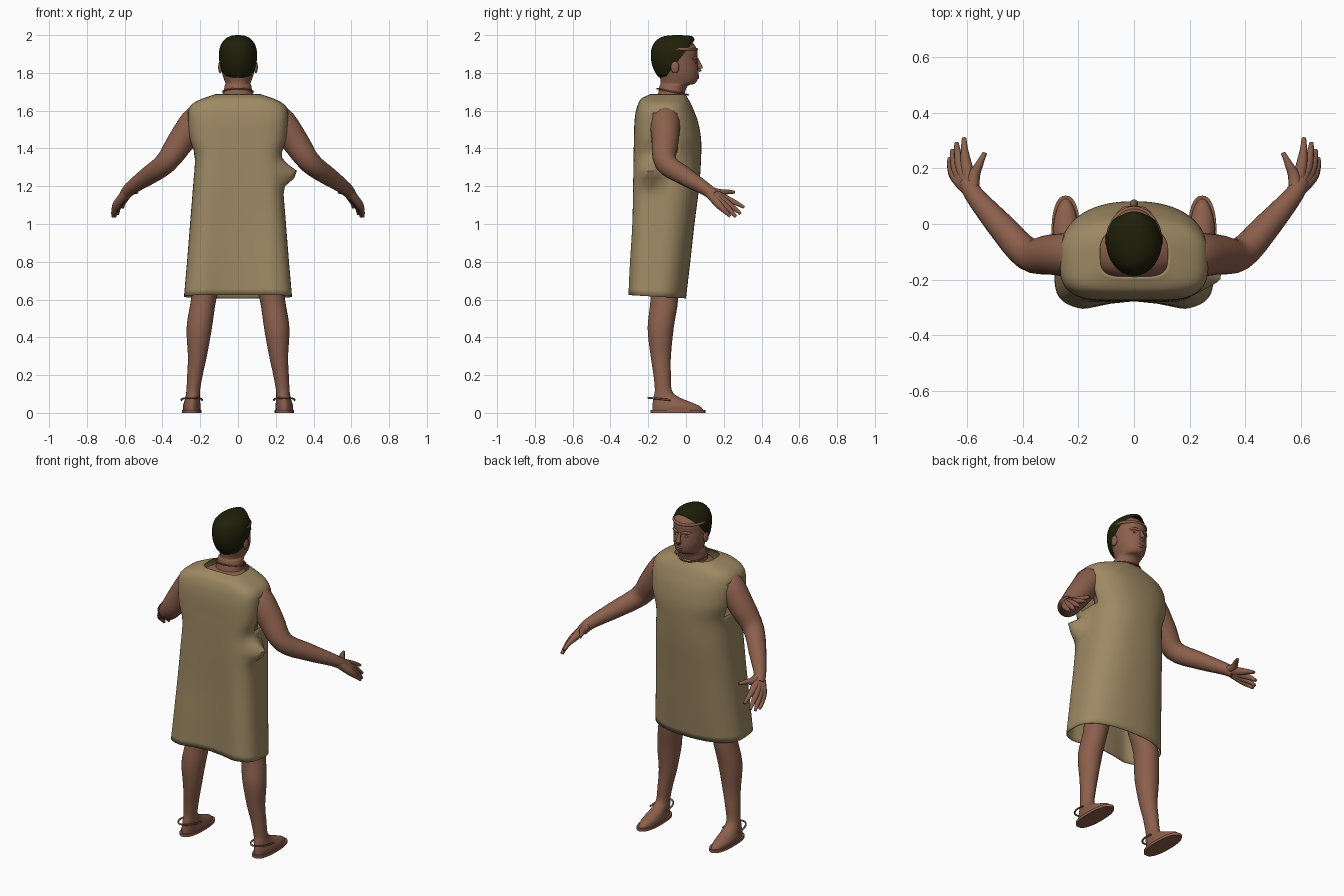
import bpy, bmesh, math
from mathutils import Vector

cube = bpy.data.objects.get("Cube")
if cube:
    bpy.data.objects.remove(cube, do_unlink=True)


def material(name, colour):
    m = bpy.data.materials.new(name)
    m.use_nodes = True
    rgba = (*colour, 1)
    m.diffuse_color = rgba
    bsdf = next(n for n in m.node_tree.nodes if n.type == 'BSDF_PRINCIPLED')
    bsdf.inputs["Base Color"].default_value = rgba
    bsdf.inputs["Roughness"].default_value = 0.8
    return m


SKIN = material("brown skin", (0.26, 0.115, 0.072))
CLOTH = material("tan cloth", (0.34, 0.25, 0.125))
HAIR = material("black hair", (0.014, 0.014, 0.003))


def smooth_rows(rows, steps=4):
    """Interpolate rows of numbers with a Catmull-Rom spline."""
    out = []
    last = len(rows) - 1
    for i in range(last):
        a, b, c, d = (rows[min(max(k, 0), last)] for k in (i - 1, i, i + 1, i + 2))
        for s in range(steps):
            t = s / steps
            out.append([q + t / 2 * (r - p + t * (2 * p - 5 * q + 4 * r - w
                        + t * (3 * (q - r) + w - p)))
                        for p, q, r, w in zip(a, b, c, d)])
    return out + [list(rows[-1])]


def skin_rings(name, rings, mat, caps=True, edit=None):
    """Join rings of points into a smooth shaded skin."""
    bm = bmesh.new()
    loops = [[bm.verts.new(p) for p in ring] for ring in rings]
    n = len(loops[0])
    for lo, hi in zip(loops, loops[1:]):
        for j in range(n):
            k = (j + 1) % n
            bm.faces.new((lo[j], lo[k], hi[k], hi[j]))
    if caps:
        bm.faces.new(loops[0][::-1])
        bm.faces.new(loops[-1])
    if edit:
        edit(bm)
    mesh = bpy.data.meshes.new(name)
    bm.to_mesh(mesh)
    bm.free()
    mesh.materials.append(mat)
    for p in mesh.polygons:
        p.use_smooth = True
    mesh.set_sharp_from_angle(angle=math.radians(50))
    ob = bpy.data.objects.new(name, mesh)
    bpy.context.collection.objects.link(ob)
    return ob


def power(v, e):
    return math.copysign(abs(v) ** e, v)


def loft(name, rows, mat, front=1.0, back=1.0, side=1, n=32, **kw):
    """Rows are height, centre x, half width, front y, back y."""
    rings = []
    for z, cx, hw, yf, yb in smooth_rows(rows):
        ring = []
        for j in range(n):
            a = math.tau * j / n
            e = front if math.sin(a) > 0 else back
            ring.append((side * cx + hw * power(math.cos(a), e),
                         (yf + yb) / 2 + (yf - yb) / 2 * power(math.sin(a), e), z))
        rings.append(ring)
    return skin_rings(name, rings, mat, **kw)


def tube(name, path, mat, side=1, n=14, steps=4):
    """Path points are x, y, z, radius."""
    pts = smooth_rows(path, steps)
    pos = [Vector((side * p[0], p[1], p[2])) for p in pts]
    rings = []
    for i, c in enumerate(pos):
        d = (pos[min(i + 1, len(pos) - 1)] - pos[max(i - 1, 0)]).normalized()
        ref = Vector((0, 0, 1)) if abs(d.z) < 0.95 else Vector((0, 1, 0))
        u = ref.cross(d).normalized()
        v = d.cross(u)
        rings.append([c + pts[i][3] * (u * math.cos(a) + v * math.sin(a))
                      for a in (math.tau * j / n for j in range(n))])
    return skin_rings(name, rings, mat)


def arc(name, centre, rx, ry, start, end, r, tilt=0.0):
    """A cord along part of an ellipse, angles in degrees."""
    path = []
    for i in range(17):
        a = math.radians(start + (end - start) * i / 16)
        y = ry * math.sin(a)
        path.append((centre[0] + rx * math.cos(a), centre[1] + y, centre[2] + tilt * y, r))
    return tube(name, path, SKIN, n=8, steps=2)


def ball(name, loc, scale, mat):
    rings = []
    for i in range(1, 12):
        t = math.pi * i / 12
        rings.append([(loc[0] + scale[0] * math.sin(t) * math.cos(a),
                       loc[1] + scale[1] * math.sin(t) * math.sin(a),
                       loc[2] - scale[2] * math.cos(t))
                      for a in (math.tau * j / 16 for j in range(16))])
    return skin_rings(name, rings, mat)


# Torso under the cloth
loft("torso", [(0.88, 0, .15, -.04, -.18), (1.0, 0, .18, -.01, -.22), (1.2, 0, .16, .03, -.2),
               (1.4, 0, .18, .04, -.22), (1.55, 0, .19, .02, -.21),
               (1.62, 0, .165, -.005, -.195), (1.655, 0, .12, -.015, -.18),
               (1.675, 0, .08, -.02, -.16)], SKIN)

# Neck and head
loft("head", [(1.6, 0, .09, -.02, -.17), (1.68, 0, .078, -.01, -.15), (1.73, 0, .071, .008, -.14),
              (1.742, 0, .066, .043, -.135), (1.76, 0, .072, .06, -.135), (1.8, 0, .084, .066, -.145),
              (1.85, 0, .09, .064, -.16), (1.88, 0, .092, .06, -.165), (1.92, 0, .091, .06, -.165),
              (1.96, 0, .076, .035, -.14), (1.985, 0, .04, .0, -.1)], SKIN)
tube("nose", [(0, .06, 1.875, .007), (0, .07, 1.845, .011), (0, .074, 1.825, .015),
              (0, .064, 1.813, .012)], SKIN)
for z, label in ((1.787, "upper_lip"), (1.776, "lower_lip")):
    tube(label, [(-.025, .054, z, .003), (0, .062, z, .008), (.025, .054, z, .003)], SKIN, n=10)
for s, label in ((1, "left"), (-1, "right")):
    ball(label + "_ear", (s * .094, -.058, 1.83), (.011, .022, .033), SKIN)
    ball(label + "_eyelid", (s * .036, .051, 1.857), (.014, .006, .006), SKIN)
    tube(label + "_brow_ridge", [(.014, .058, 1.874, .006), (.036, .053, 1.88, .008),
                                 (.06, .036, 1.874, .005)], SKIN, side=s)


# Hair cap, cut along a slanted hairline
def hairline(bm):
    bmesh.ops.bisect_plane(bm, geom=bm.verts[:] + bm.edges[:] + bm.faces[:],
                           plane_co=(0, -.09, 1.8), plane_no=(0, 1, -.78), clear_outer=True)


loft("hair", [(1.775, 0, .045, -.03, -.142), (1.79, 0, .073, .0, -.155), (1.825, 0, .092, .05, -.174),
              (1.87, 0, .1, .066, -.185), (1.915, 0, .1, .066, -.185), (1.953, 0, .089, .05, -.172),
              (1.98, 0, .067, .043, -.148), (1.995, 0, .04, .028, -.112),
              (2.0, 0, .01, -.03, -.06)], HAIR, edit=hairline)
arc("headband", (0, -.05, 1.925), .09, .106, -5, 185, .008)
arc("necklace", (0, -.07, 1.7), .08, .083, 0, 360, .004, tilt=-.2)


# Tunic with armholes, a hollow back, one gathered fold and a dipping hem
def drape(bm):
    for v in bm.verts:
        x, y, z = v.co
        if y < -.15:
            v.co.y += .035 * max(0, math.cos(x * math.pi / .36)) * min(1, max(0, 1.6 - z))
        if x > .1:
            v.co.x += .09 * math.exp(-((z - 1.27) / .05) ** 2 - ((y + .19) / .05) ** 2)
        v.co.z -= .06 * (y + .15) * max(0, 1 - z) / .4
    holes = []
    for f in bm.faces:
        x, y, z = f.calc_center_median()
        if abs(x) > .2 and 1.39 < z < 1.59 and -.18 < y < -.05:
            holes.append(f)
    bmesh.ops.delete(bm, geom=holes, context='FACES')


tunic = loft("tunic", [(.615, 0, .286, .0, -.312), (.8, 0, .27, .022, -.305),
                       (1.0, 0, .254, .045, -.295), (1.2, 0, .238, .07, -.29),
                       (1.35, 0, .229, .08, -.285), (1.45, 0, .257, .08, -.28),
                       (1.54, 0, .266, .064, -.275), (1.6, 0, .264, .042, -.265),
                       (1.637, 0, .24, .026, -.253), (1.665, 0, .185, .01, -.235),
                       (1.687, 0, .122, -.004, -.19)],
             CLOTH, front=.85, back=.5, n=72, caps=False, edit=drape)
solid = tunic.modifiers.new("cloth_thickness", 'SOLIDIFY')
solid.thickness = .004
solid.offset = -1

# Arms, hands, legs and sandals, one set per side
fingers = {
    "index": [(.6, .2, 1.137), (.608, .26, 1.113), (.61, .308, 1.088)],
    "middle": [(.618, .195, 1.125), (.632, .25, 1.088), (.637, .29, 1.053)],
    "ring": [(.63, .183, 1.115), (.647, .233, 1.073), (.652, .264, 1.038)],
    "little": [(.638, .168, 1.11), (.657, .205, 1.07), (.662, .235, 1.04)],
    "thumb": [(.575, .17, 1.165), (.555, .215, 1.17), (.535, .256, 1.168)],
}
for s, label in ((1, "left"), (-1, "right")):
    tube(label + "_arm", [(.12, -.11, 1.585, .05), (.21, -.11, 1.555, .078), (.3, -.11, 1.44, .072),
                          (.382, -.107, 1.325, .059), (.48, -.005, 1.252, .049),
                          (.57, .1, 1.188, .035), (.6, .15, 1.15, .03)], SKIN, side=s, n=20)
    for finger, (knuckle, joint, tip) in fingers.items():
        tube(f"{label}_{finger}_finger", [(.58, .11, 1.18, .026), (*knuckle, .022), (*joint, .014),
                                          (*tip, .008)], SKIN, side=s, n=10)
    loft(label + "_leg", [(.014, .245, .046, .092, -.178), (.035, .245, .047, .075, -.178),
                          (.055, .243, .043, .03, -.176), (.085, .24, .038, -.04, -.172),
                          (.12, .237, .036, -.075, -.165), (.2, .228, .041, -.08, -.172),
                          (.3, .215, .05, -.08, -.187), (.45, .205, .067, -.065, -.203),
                          (.6, .182, .067, -.042, -.188), (.75, .15, .08, -.045, -.195),
                          (1.0, .1, .085, -.03, -.2)], SKIN, side=s)
    loft(label + "_sandal_sole", [(0, .245, .052, .102, -.188), (.016, .245, .052, .102, -.188)],
         SKIN, front=.85, back=.8, side=s)
    arc(label + "_heel_strap", (s * .245, -.1, .07), .055, .1, 170, 370, .005, tilt=-.1)
